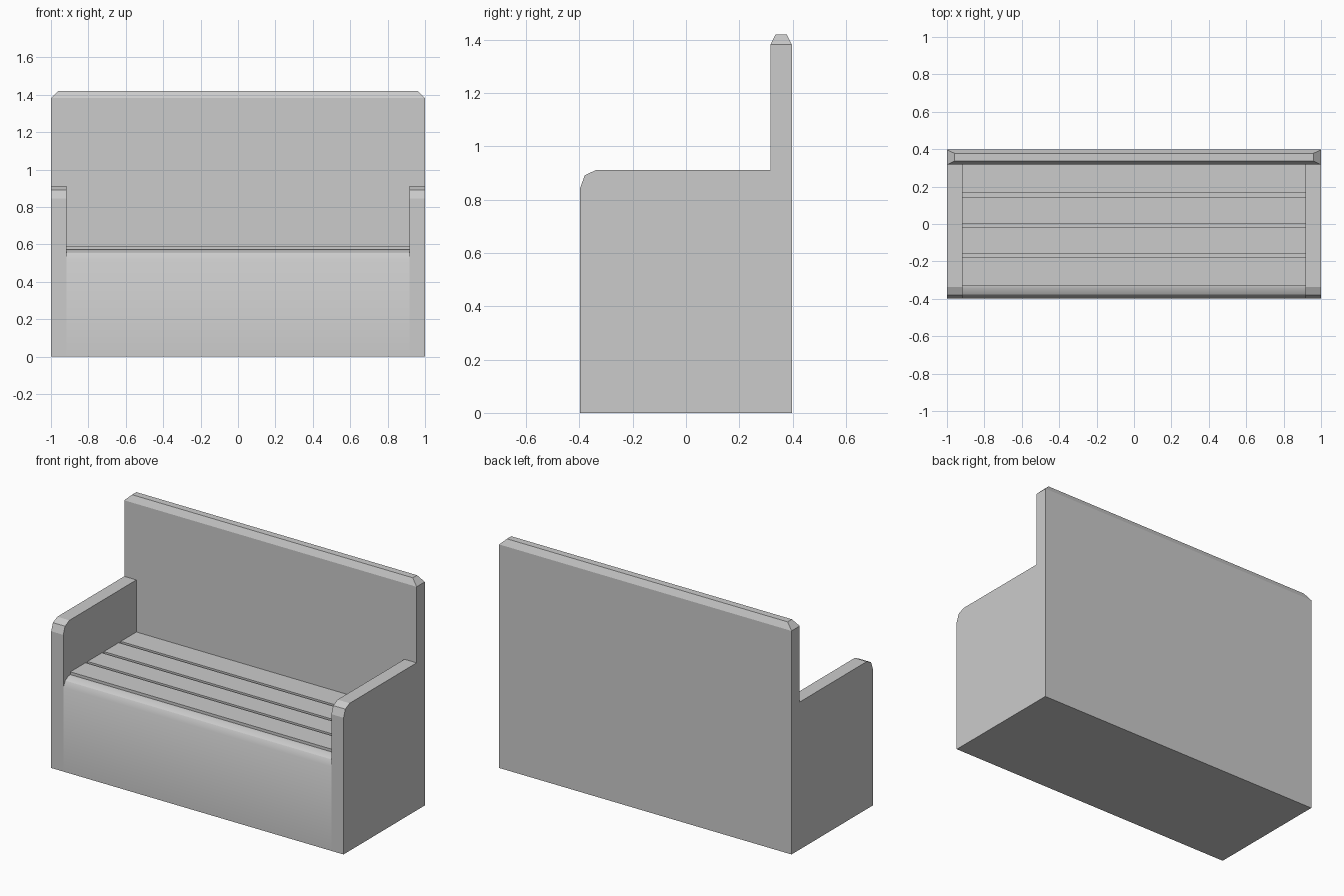
import bpy, bmesh, math

if "Cube" in bpy.data.objects:
    bpy.data.objects.remove(bpy.data.objects["Cube"])


def make_object(name, rings):
    """Skin a closed solid through a list of equal-length point rings."""
    bm = bmesh.new()
    loops = [[bm.verts.new(p) for p in ring] for ring in rings]
    n = len(loops[0])
    for a, b in zip(loops, loops[1:]):
        for i in range(n):
            j = (i + 1) % n
            bm.faces.new((a[i], a[j], b[j], b[i]))
    bm.faces.new(loops[0])
    bm.faces.new(loops[-1])
    bmesh.ops.recalc_face_normals(bm, faces=bm.faces[:])
    mesh = bpy.data.meshes.new(name)
    bm.to_mesh(mesh)
    bm.free()
    obj = bpy.data.objects.new(name, mesh)
    bpy.context.collection.objects.link(obj)
    return obj


def extrude_x(name, profile, x0, x1):
    return make_object(name, [[(x, y, z) for y, z in profile] for x in (x0, x1)])


def rect(x, y0, y1, z):
    return [(-x, y0, z), (x, y0, z), (x, y1, z), (-x, y1, z)]


FRONT, BACK, BACK_FRONT = -0.397, 0.397, 0.317
INNER, SEAT_Z, GROOVE_Z = 0.917, 0.59, 0.573

# Seat block: soft front lip, then slats separated by shallow grooves
profile = [(FRONT, 0), (FRONT, 0.52), (-0.378, 0.555), (-0.345, GROOVE_Z),
           (-0.328, GROOVE_Z), (-0.328, SEAT_Z)]
for y in (-0.18, -0.02, 0.145):
    profile += [(y, SEAT_Z), (y, GROOVE_Z), (y + 0.02, GROOVE_Z), (y + 0.02, SEAT_Z)]
profile += [(BACK_FRONT, SEAT_Z), (BACK_FRONT, 0)]
seat = extrude_x("seat", profile, -INNER, INNER)
bpy.context.view_layer.objects.active = seat
seat.select_set(True)
bpy.ops.object.shade_smooth_by_angle(angle=math.radians(32))

# Side panels with faceted front corner on the armrest
arm = [(FRONT, 0), (FRONT, 0.845), (-0.38, 0.892), (-0.337, 0.912),
       (BACK_FRONT, 0.912), (BACK_FRONT, 0)]
for side, s in (("left", -1), ("right", 1)):
    extrude_x(side + "_armrest", arm, s * INNER, s * 1.0)

# Backrest with chamfered top
make_object("backrest", [rect(1.0, BACK_FRONT, BACK, 0),
                         rect(1.0, BACK_FRONT, BACK, 1.382),
                         rect(0.96, 0.336, 0.378, 1.42)])
